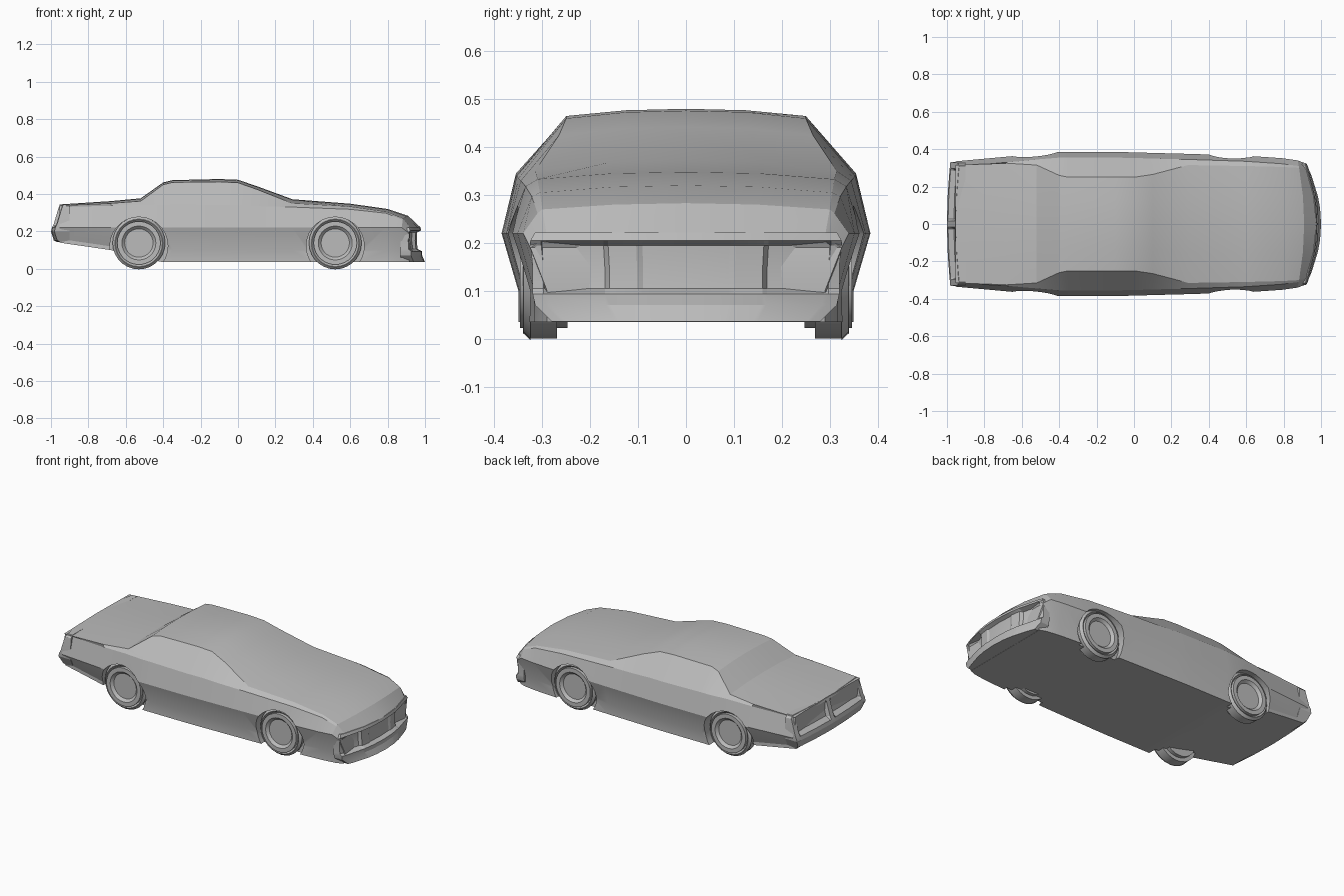
import bpy, bmesh, math
from mathutils import Matrix

cube = bpy.data.objects.get("Cube")
if cube:
    bpy.data.objects.remove(cube, do_unlink=True)

grey = bpy.data.materials.new("plain grey")
grey.use_nodes = True
COLOUR = (0.5, 0.5, 0.5, 1)
grey.diffuse_color = COLOUR
grey.node_tree.nodes["Principled BSDF"].inputs["Base Color"].default_value = COLOUR


def finish(bm, name):
    bmesh.ops.recalc_face_normals(bm, faces=bm.faces)
    mesh = bpy.data.meshes.new(name)
    bm.to_mesh(mesh)
    bm.free()
    mesh.materials.append(grey)
    obj = bpy.data.objects.new(name, mesh)
    bpy.context.collection.objects.link(obj)
    return obj


def smooth(obj, degrees=20):
    bpy.ops.object.select_all(action='DESELECT')
    obj.select_set(True)
    bpy.context.view_layer.objects.active = obj
    bpy.ops.object.shade_smooth_by_angle(angle=math.radians(degrees))


# Body stations: x, floor z, half width, shoulder z, roof half width, roof edge z, top z, bow
STATIONS = [
    (-0.955, 0.14, 0.335, 0.33, 0.315, 0.338, 0.344, 0),
    (-0.68, 0.10, 0.36, 0.337, 0.325, 0.35, 0.362, 0),
    (-0.52, 0.06, 0.375, 0.345, 0.315, 0.362, 0.377, 0),
    (-0.40, 0.035, 0.385, 0.345, 0.26, 0.45, 0.462, 0),
    (-0.35, 0.035, 0.385, 0.345, 0.25, 0.462, 0.474, 0),
    (-0.10, 0.035, 0.385, 0.34, 0.25, 0.465, 0.48, 0),
    (0.0, 0.035, 0.383, 0.34, 0.25, 0.46, 0.476, 0),
    (0.10, 0.035, 0.38, 0.335, 0.265, 0.425, 0.442, 0),
    (0.29, 0.035, 0.375, 0.33, 0.315, 0.35, 0.372, 0),
    (0.60, 0.035, 0.365, 0.318, 0.31, 0.333, 0.348, 0),
    (0.80, 0.035, 0.352, 0.297, 0.305, 0.305, 0.32, 0.01),
    (0.91, 0.035, 0.34, 0.262, 0.30, 0.27, 0.283, 0.035),
    (0.975, 0.035, 0.325, 0.21, 0.29, 0.213, 0.222, 0.06),
]


def section(x, floor, w, shoulder, roof_w, roof_z, top, bow):
    crease = min(0.22, shoulder - 0.02)
    half = [(0, floor), (w - 0.035, floor), (w - 0.035, max(0.1, floor + 0.02)), (w, crease),
            (w - 0.03, shoulder), (roof_w, roof_z), (roof_w / 2, top - 0.003), (0, top)]
    ring = []
    for j, (y, z) in enumerate(half):
        px = x - bow * (1 if j < 2 else (y / w) ** 2)
        ring.append((px, y, z))
    return ring + [(px, -y, z) for px, y, z in ring[-2:0:-1]]


def build_body():
    bm = bmesh.new()
    rings = [[bm.verts.new(p) for p in section(*s)] for s in STATIONS]
    n = len(rings[0])
    for a, b in zip(rings, rings[1:]):
        for i in range(n):
            k = (i + 1) % n
            bm.faces.new((a[i], a[k], b[k], b[i]))
    # close both ends with level strips
    for r in (rings[0], rings[-1]):
        bm.faces.new((r[0], r[1], r[-1]))
        for i in range(1, 6):
            bm.faces.new((r[i], r[i + 1], r[-i - 1], r[-i]))
        bm.faces.new((r[6], r[7], r[8]))
    return finish(bm, "car_body")


def cylinder_bm(radius, depth, x, y, z, sides=28):
    bm = bmesh.new()
    place = Matrix.Translation((x, y, z)) @ Matrix.Rotation(math.pi / 2, 4, 'X')
    bmesh.ops.create_cone(bm, cap_ends=True, segments=sides, radius1=radius,
                          radius2=radius, depth=depth, matrix=place)
    return bm


def end_panel(name, rows, bow, inner_x, columns):
    """Bowed end panel; each row is x, z, half width, recess depth."""
    bm = bmesh.new()
    side = 1 if inner_x > 0 else -1
    grid = []
    for x, z, hw, recess in rows:
        line = []
        for t, sunk in columns:
            px = x - side * (bow * t * t + recess * sunk)
            line.append(bm.verts.new((px, t * hw, z)))
        grid.append(line)
    for a, b in zip(grid, grid[1:]):
        for i in range(len(a) - 1):
            bm.faces.new((a[i], a[i + 1], b[i + 1], b[i]))
    # extrude inward to make a solid block
    out = bmesh.ops.extrude_face_region(bm, geom=bm.faces[:], use_keep_orig=True)
    for v in out["geom"]:
        if isinstance(v, bmesh.types.BMVert):
            v.co.x = inner_x
    smooth(finish(bm, name), 15)


def mirrored(half):
    return [(-t, s) for t, s in reversed(half) if t > 0] + half


body = build_body()

# Wheel arches cut from the body, with a wheel set in each
for end, wx in (("rear", -0.53), ("front", 0.52)):
    for side_name, side in (("left", 1), ("right", -1)):
        cutter = finish(cylinder_bm(0.155, 0.3, wx, side * 0.455, 0.122), "arch_cutter")
        cut = body.modifiers.new("arch", 'BOOLEAN')
        cut.operation = 'DIFFERENCE'
        cut.solver = 'EXACT'
        cut.object = cutter
        bpy.context.view_layer.objects.active = body
        bpy.ops.object.modifier_apply(modifier=cut.name)
        bpy.data.objects.remove(cutter, do_unlink=True)

        bm = cylinder_bm(0.138, 0.1, wx, side * 0.297, 0.138)
        rims = [e for e in bm.edges if abs(e.verts[0].co.y - e.verts[1].co.y) < 1e-4]
        bmesh.ops.bevel(bm, geom=rims, offset=0.022, segments=2, affect='EDGES')
        # dished hub on the outer face
        bm.normal_update()
        hub = [f for f in bm.faces if f.normal.y * side > 0.99]
        bmesh.ops.inset_region(bm, faces=hub, thickness=0.025, depth=0)
        bmesh.ops.inset_region(bm, faces=hub, thickness=0.015, depth=-0.015)
        smooth(finish(bm, f"{end}_{side_name}_wheel"), 40)

smooth(body)

# Nose: overhanging hood lip, sunken grille, bumper ledge and chin
end_panel("front_fascia", [
    (0.975, 0.222, 0.315, 0), (0.98, 0.205, 0.325, 0), (0.972, 0.195, 0.325, 0.025),
    (0.97, 0.15, 0.32, 0.025), (0.972, 0.105, 0.32, 0.02), (0.985, 0.093, 0.32, 0),
    (0.985, 0.07, 0.315, 0), (1.0, 0.036, 0.28, 0)],
    0.06, 0.87, mirrored([(0, 0.6), (0.28, 0.6), (0.32, 0.3), (0.5, 0.3),
                          (0.53, 1), (0.9, 1), (0.93, 0), (1, 0)]))

# Tail: sunken light panel with centre divider, bumper edge below
end_panel("rear_fascia", [
    (-0.952, 0.343, 0.31, 0), (-0.958, 0.328, 0.325, 0), (-0.962, 0.318, 0.327, 0.018),
    (-0.985, 0.24, 0.33, 0.022), (-0.994, 0.222, 0.332, 0), (-1.0, 0.2, 0.33, 0),
    (-0.985, 0.152, 0.305, 0), (-0.965, 0.142, 0.3, 0)],
    0.018, -0.9, mirrored([(0, 0), (0.05, 0), (0.08, 1), (0.5, 1),
                           (0.86, 1), (0.9, 0), (1, 0)]))
